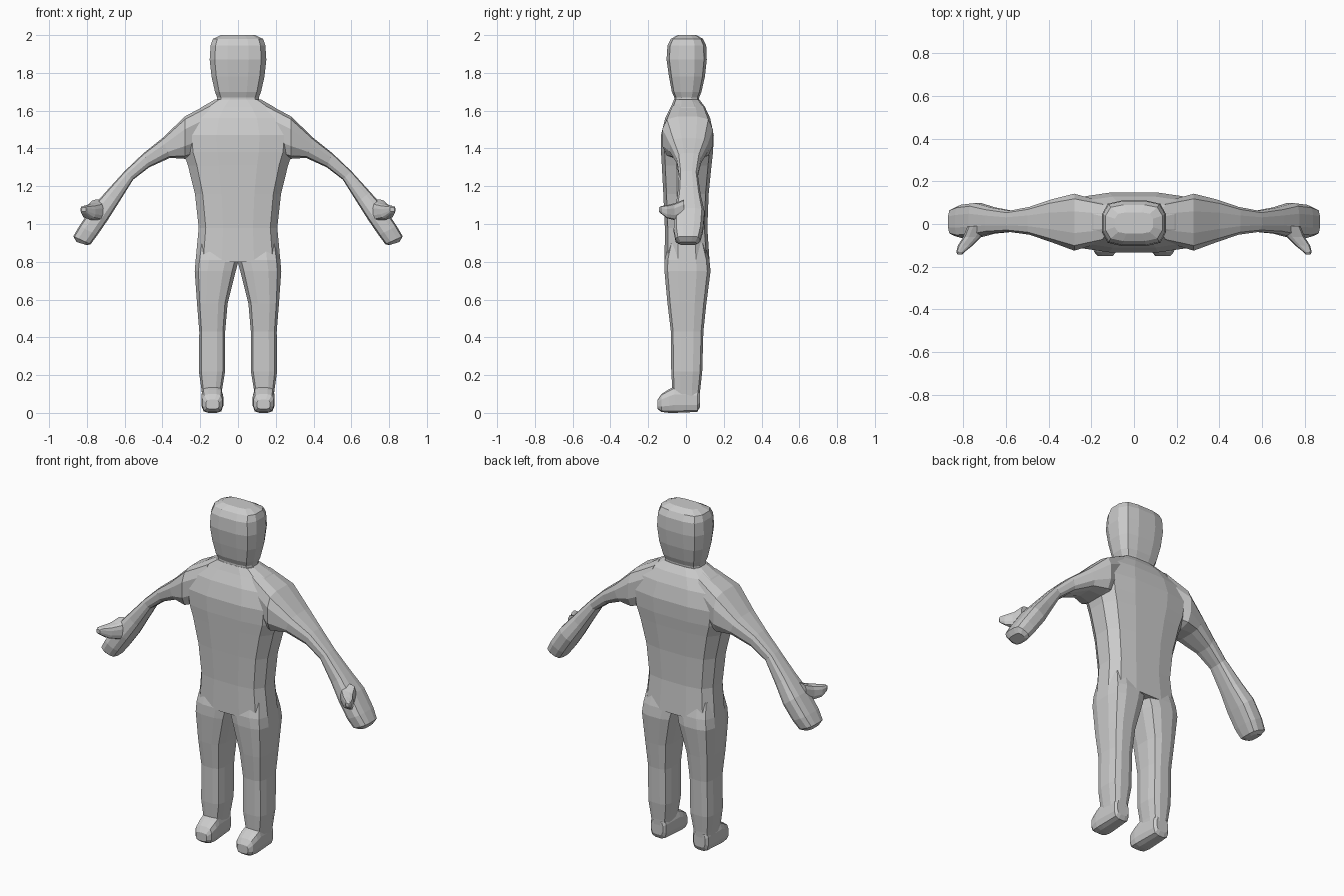
import bpy
import bmesh
from mathutils import Vector

grey = bpy.data.materials.new("plain grey")
grey.diffuse_color = (0.6, 0.6, 0.6, 1)

# Rounded box cross-section shared by every part
QUARTER = [(1, 0.4), (0.82, 0.86), (0.38, 1)]
PROFILE = (QUARTER + [(-a, b) for a, b in reversed(QUARTER)]
           + [(-a, -b) for a, b in QUARTER] + [(a, -b) for a, b in reversed(QUARTER)])


def loft(name, rings, mirror=False):
    """Skin a list of (centre, half-axis u, half-axis v) sections."""
    bm = bmesh.new()
    loops = [[bm.verts.new(Vector(c) + a * Vector(u) + b * Vector(v)) for a, b in PROFILE]
             for c, u, v in rings]
    n = len(PROFILE)
    for lo, hi in zip(loops, loops[1:]):
        for i in range(n):
            j = (i + 1) % n
            bm.faces.new((lo[i], lo[j], hi[j], hi[i]))
    bm.faces.new(loops[0])
    bm.faces.new(loops[-1])
    bmesh.ops.recalc_face_normals(bm, faces=bm.faces)
    mesh = bpy.data.meshes.new(name)
    bm.to_mesh(mesh)
    bm.free()
    mesh.materials.append(grey)
    obj = bpy.data.objects.new(name, mesh)
    bpy.context.collection.objects.link(obj)
    if mirror:
        obj.modifiers.new("Mirror", 'MIRROR')
    return obj


def level(z, x0, x1, y0, y1):
    """Horizontal section between x and y limits."""
    return (((x0 + x1) / 2, (y0 + y1) / 2, z), ((x1 - x0) / 2, 0, 0), (0, (y1 - y0) / 2, 0))


def slanted(top, bottom, y0, y1):
    """Arm section between an upper and a lower (x, z) point."""
    (xt, zt), (xb, zb) = top, bottom
    return (((xt + xb) / 2, (y0 + y1) / 2, (zt + zb) / 2),
            (0, (y1 - y0) / 2, 0), ((xt - xb) / 2, 0, (zt - zb) / 2))


def upright(y, x0, x1, z0, z1):
    """Section facing forward."""
    return (((x0 + x1) / 2, y, (z0 + z1) / 2), ((x1 - x0) / 2, 0, 0), (0, 0, (z1 - z0) / 2))


# Head and neck
loft("head", [level(z, -w, w, y0, y1) for z, w, y0, y1 in [
    (1.63, 0.115, -0.062, 0.068), (1.67, 0.11, -0.062, 0.07), (1.70, 0.122, -0.075, 0.082),
    (1.78, 0.14, -0.09, 0.10), (1.87, 0.15, -0.103, 0.11), (1.945, 0.145, -0.098, 0.107),
    (1.98, 0.133, -0.08, 0.09), (2.0, 0.09, -0.045, 0.055)]])

# Torso from hips to collar
loft("torso", [level(z, -w, w, y0, y1) for z, w, y0, y1 in [
    (0.80, 0.225, -0.113, 0.125), (0.98, 0.208, -0.112, 0.113), (1.16, 0.228, -0.12, 0.12),
    (1.31, 0.265, -0.128, 0.135), (1.38, 0.29, -0.132, 0.143), (1.47, 0.30, -0.133, 0.147),
    (1.56, 0.265, -0.11, 0.128), (1.62, 0.19, -0.08, 0.10), (1.66, 0.12, -0.063, 0.07)]])

# Arms with mitten hands
loft("arms", [slanted(*r) for r in [
    ((0.14, 1.645), (0.22, 1.36), -0.09, 0.11),
    ((0.28, 1.57), (0.28, 1.345), -0.125, 0.142),
    ((0.40, 1.455), (0.36, 1.35), -0.085, 0.115),
    ((0.50, 1.375), (0.47, 1.30), -0.05, 0.08),
    ((0.60, 1.28), (0.555, 1.235), -0.037, 0.062),
    ((0.70, 1.17), (0.63, 1.115), -0.045, 0.078),
    ((0.775, 1.085), (0.69, 1.02), -0.062, 0.098),
    ((0.84, 0.99), (0.745, 0.94), -0.065, 0.09),
    ((0.872, 0.935), (0.78, 0.893), -0.055, 0.075),
    ((0.855, 0.905), (0.80, 0.888), -0.035, 0.055)]], mirror=True)

# Thumbs pointing forward
loft("thumbs", [upright(*r) for r in [
    (-0.01, 0.69, 0.78, 1.04, 1.13), (-0.06, 0.715, 0.80, 1.02, 1.11),
    (-0.10, 0.755, 0.825, 1.03, 1.10), (-0.132, 0.795, 0.833, 1.055, 1.095),
    (-0.142, 0.805, 0.828, 1.065, 1.088)]], mirror=True)

# Legs
loft("legs", [level(*r) for r in [
    (0.07, 0.09, 0.187, -0.06, 0.072), (0.12, 0.085, 0.193, -0.072, 0.075),
    (0.22, 0.068, 0.207, -0.078, 0.086), (0.43, 0.068, 0.205, -0.08, 0.092),
    (0.58, 0.055, 0.217, -0.098, 0.108), (0.75, 0.012, 0.229, -0.114, 0.13),
    (0.81, -0.004, 0.224, -0.113, 0.124), (0.90, 0.0, 0.21, -0.09, 0.10)]], mirror=True)

# Feet
loft("feet", [upright(*r) for r in [
    (0.073, 0.10, 0.177, 0.03, 0.11), (0.06, 0.088, 0.188, 0.005, 0.13),
    (-0.06, 0.08, 0.193, 0.0, 0.14), (-0.09, 0.078, 0.193, 0.0, 0.125),
    (-0.13, 0.082, 0.188, 0.005, 0.10), (-0.15, 0.10, 0.17, 0.02, 0.07)]], mirror=True)
